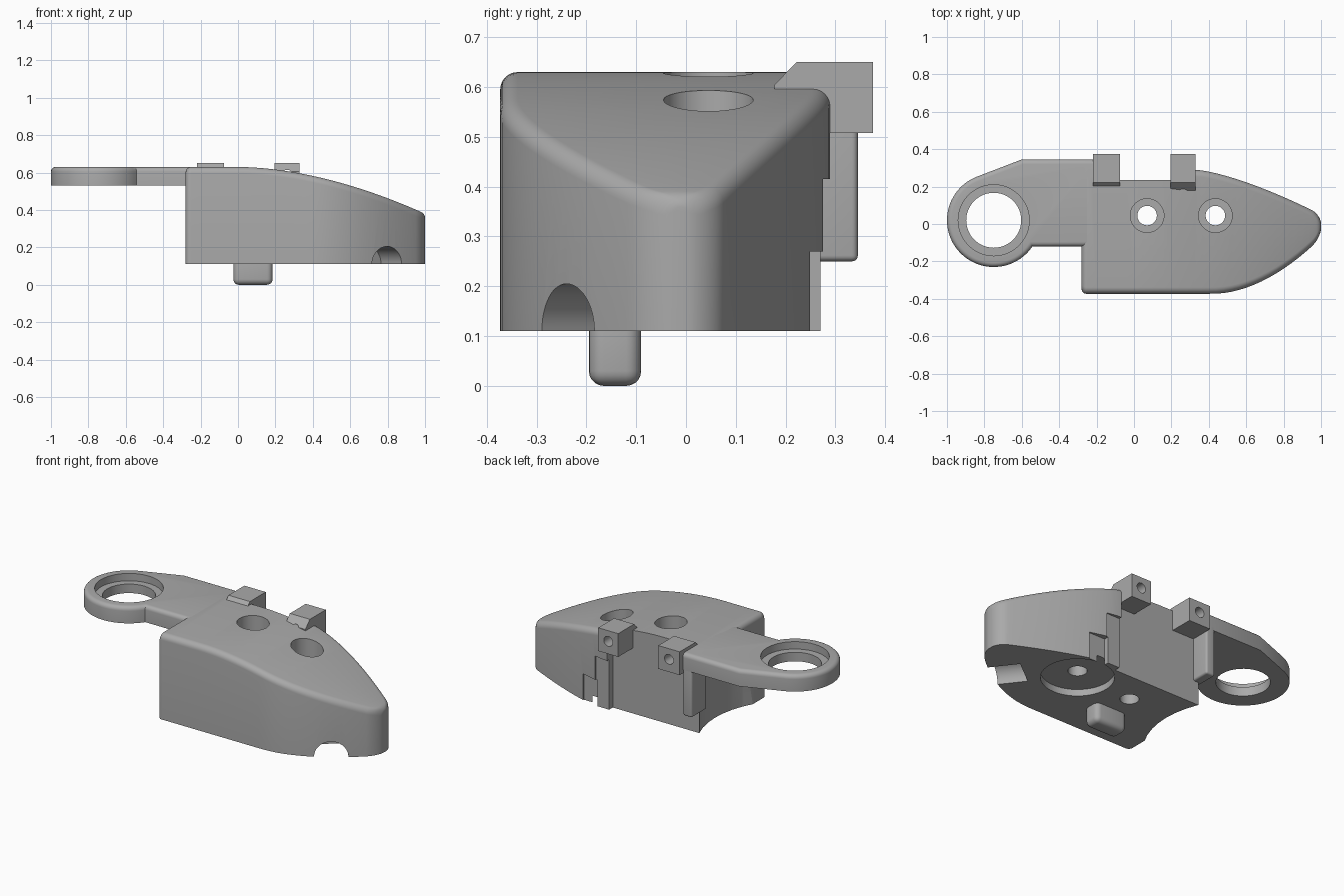
import bpy, bmesh, math
from mathutils import Vector, Matrix

old = bpy.data.objects.get("Cube")
if old:
    bpy.data.objects.remove(old)

grey = bpy.data.materials.new("plain grey")
grey.use_nodes = True
colour = (0.4, 0.4, 0.4, 1)
grey.diffuse_color = colour
grey.node_tree.nodes["Principled BSDF"].inputs["Base Color"].default_value = colour

BASE, TOP, ARM_Z = 0.11, 0.63, 0.53
RING = Vector((-0.75, 0.02))
HOLES = [(0.07, 0.045), (0.435, 0.045)]


def to_object(name, bm):
    bmesh.ops.recalc_face_normals(bm, faces=bm.faces)
    mesh = bpy.data.meshes.new(name)
    bm.to_mesh(mesh)
    bm.free()
    mesh.materials.append(grey)
    ob = bpy.data.objects.new(name, mesh)
    bpy.context.collection.objects.link(ob)
    return ob


def activate(ob):
    bpy.ops.object.select_all(action='DESELECT')
    ob.select_set(True)
    bpy.context.view_layer.objects.active = ob


def box(name, lo, hi, bevel=0):
    lo, hi = Vector(lo), Vector(hi)
    bm = bmesh.new()
    bmesh.ops.create_cube(bm, size=1)
    for v in bm.verts:
        v.co = (lo + hi) / 2 + v.co * (hi - lo)
    if bevel:
        bmesh.ops.bevel(bm, geom=bm.edges[:], offset=bevel, segments=5,
                        profile=0.5, affect='EDGES')
    return to_object(name, bm)


def rod(name, start, end, radius, sides=48):
    start, end = Vector(start), Vector(end)
    axis = end - start
    bm = bmesh.new()
    turn = axis.to_track_quat('Z', 'Y').to_matrix().to_4x4()
    bmesh.ops.create_cone(bm, cap_ends=True, segments=sides, radius1=radius,
                          radius2=radius, depth=axis.length,
                          matrix=Matrix.Translation((start + end) / 2) @ turn)
    return to_object(name, bm)


def upright(x, y, low, high, radius):
    return rod("cutter", (x, y, low), (x, y, high), radius)


def prism(points, offset):
    bm = bmesh.new()
    face = bm.faces.new([bm.verts.new(p) for p in points])
    made = bmesh.ops.extrude_face_region(bm, geom=[face])
    moved = [v for v in made["geom"] if isinstance(v, bmesh.types.BMVert)]
    bmesh.ops.translate(bm, verts=moved, vec=offset)
    return bm


def cut(ob, cutters):
    activate(ob)
    for cutter in cutters:
        cutter.hide_render = True
        mod = ob.modifiers.new("cut", 'BOOLEAN')
        mod.operation, mod.solver, mod.object = 'DIFFERENCE', 'EXACT', cutter
        bpy.ops.object.modifier_apply(modifier=mod.name)
        bpy.data.objects.remove(cutter)


def smooth(ob):
    activate(ob)
    bpy.ops.object.shade_smooth_by_angle(angle=math.radians(32))


# Body: cross-sections lofted along x, with rounded upper edges
def corner(d, r):
    return r - math.sqrt(max(0, r * r - (r - d) ** 2)) if d < r else 0


def section(x):
    front = -0.373 + 0.3 * max(0, (x - 0.42) / 0.58) ** 1.9
    back = 0.29 - 0.24 * max(0, (x - 0.33) / 0.67) ** 1.4
    tail, nose = x + 0.28, 1 - x
    inset = corner(tail, 0.025) + corner(nose, 0.05)
    front, back = front + inset, back - inset
    top = TOP - 0.25 * max(0, x) ** 1.8 - corner(tail, 0.03) - corner(nose, 0.02)
    r = min(0.035, (back - front) * 0.45)
    arc = [(r - r * math.cos(i * math.pi / 12), r * math.sin(i * math.pi / 12) - r)
           for i in range(7)]
    left = [(front, BASE)] + [(front + a, top + b) for a, b in arc]
    right = [(back - a, top + b) for a, b in reversed(arc)] + [(back, BASE)]
    return [(x, y, z) for y, z in left + right]


ease = [1 - math.cos(i * math.pi / 16) for i in range(9)]
stations = [-0.28 + 0.03 * e for e in ease]
stations += [-0.2 + 0.04 * i for i in range(29)]
stations += [1 - 0.05 * e for e in reversed(ease)]
bm = bmesh.new()
rings = [[bm.verts.new(p) for p in section(x)] for x in stations]
for a, b in zip(rings, rings[1:]):
    for i in range(len(a)):
        j = (i + 1) % len(a)
        bm.faces.new((a[i], a[j], b[j], b[i]))
bm.faces.new(rings[0])
bm.faces.new(rings[-1])
body = to_object("body", bm)

cutters = [
    upright(*RING, 0, ARM_Z, 0.54),                                # scoop under ring
    box("cutter", (-0.22, 0.235, 0), (0.33, 0.5, 1)),              # back recess
    box("cutter", (-0.4, 0.235, 0), (-0.2, 0.5, 0.6)),             # behind post
    box("cutter", (0.3, 0.27, 0), (0.42, 0.5, 0.415)),             # back step
    box("cutter", (0.41, 0.243, 0), (0.52, 0.5, 0.27)),            # side notch
    upright(*HOLES[1], 0, BASE + 0.04, 0.2),                       # underside recess
    rod("cutter", (0.96, -0.45, BASE), (0.69, -0.1, BASE), 0.095), # front arch
]
for x, y in HOLES:
    cutters += [upright(x, y, 0, 1, 0.052), upright(x, y, 0.25, 1, 0.09)]
cut(body, cutters)
smooth(body)

# Arm ending in a ring, rounded along its upper rim
outline = []
for i in range(41):
    a = math.radians(113 + (326 - 113) * i / 40)
    outline.append((RING.x + 0.25 * math.cos(a), RING.y + 0.25 * math.sin(a), ARM_Z))
END = -0.22
outline += [(END, -0.12, ARM_Z), (END, 0.345, ARM_Z), (-0.6, 0.345, ARM_Z)]
bm = prism(outline, (0, 0, TOP - ARM_Z))
rim = [e for e in bm.edges if all(v.co.z > TOP - 0.01 for v in e.verts)
       and not all(v.co.x > END - 0.01 for v in e.verts)]
bmesh.ops.bevel(bm, geom=rim, offset=0.025, segments=5, profile=0.5, affect='EDGES')
arm = to_object("ring_arm", bm)
cut(arm, [upright(*RING, 0, 1, 0.147), upright(*RING, 0.585, 1, 0.19)])
smooth(arm)

# Post below the arm
smooth(box("back_post", (-0.28, 0.2, 0.25), (END, 0.345, 0.56), 0.012))

# Pierced lugs on the back edge
LUG = [(0.375, 0.508), (0.375, 0.65), (0.222, 0.65), (0.178, 0.605),
       (0.178, 0.585), (0.235, 0.585), (0.235, 0.508)]
for name, x, width in (("right_lug", -0.22, 0.145), ("left_lug", 0.195, 0.135)):
    lug = to_object(name, prism([(x, y, z) for y, z in LUG], (width, 0, 0)))
    mid = x + width / 2
    cut(lug, [rod("cutter", (mid, 0.1, 0.585), (mid, 0.5, 0.585), 0.03, 32)])
    smooth(lug)

# Locating peg under the body
smooth(box("locating_peg", (-0.025, -0.195, 0), (0.185, -0.09, 0.16), 0.03))
